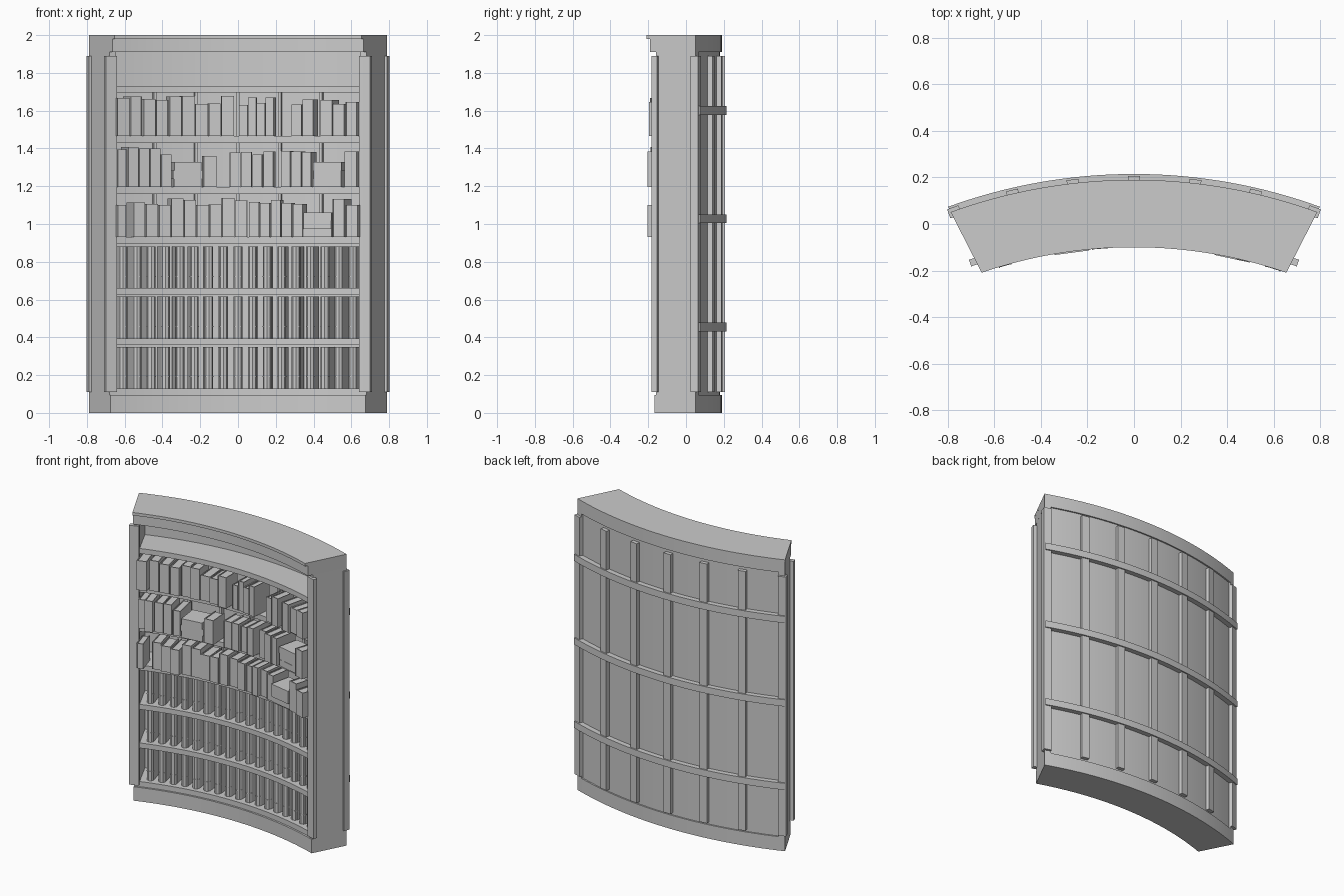
import bpy, bmesh, math, random

if "Cube" in bpy.data.objects:
    bpy.data.objects.remove(bpy.data.objects["Cube"])
random.seed(4)
CY = -2.12                      # centre of the curve in plan
mat = bpy.data.materials.new("light grey")
mat.diffuse_color = (0.6, 0.6, 0.6, 1)
mat.use_nodes = True
mat.node_tree.nodes["Principled BSDF"].inputs["Base Color"].default_value = mat.diffuse_color


def edge(r):                    # end angle of the case at radius r (splayed sides)
    return 18.92 + (r - 2.02) / 0.315 * 1.12


def pt(r, a, z):
    a = math.radians(a)
    return (r * math.sin(a), CY + r * math.cos(a), z)


def arc(bm, r0, r1, z0, z1, a0, a1, n=1):
    """Curved block; a0 and a1 are (angle at r0, angle at r1)."""
    rings = []
    for i in range(n + 1):
        t = i / n
        ai, ao = a0[0] + (a1[0] - a0[0]) * t, a0[1] + (a1[1] - a0[1]) * t
        rings.append([bm.verts.new(pt(*p)) for p in
                      ((r0, ai, z0), (r1, ao, z0), (r1, ao, z1), (r0, ai, z1))])
    for p, q in zip(rings, rings[1:]):
        for k in range(4):
            bm.faces.new((p[k], p[(k + 1) % 4], q[(k + 1) % 4], q[k]))
    bm.faces.new(rings[0])
    bm.faces.new(rings[-1][::-1])


def box(bm, a, x, r0, r1, w, z0, z1):
    """Straight box facing the curve centre at angle a, shifted x sideways."""
    c, s = math.cos(math.radians(a)), math.sin(math.radians(a))
    cube = bmesh.ops.create_cube(bm, size=1)["verts"]
    for v in cube:
        r, u = (r0 + r1) / 2 + v.co.y * (r1 - r0), x + v.co.x * w
        v.co = (r * s + u * c, CY + r * c - u * s, (z0 + z1) / 2 + v.co.z * (z1 - z0))


def finish(name, bm):
    bmesh.ops.recalc_face_normals(bm, faces=bm.faces)
    me = bpy.data.meshes.new(name)
    bm.to_mesh(me)
    bm.free()
    me.materials.append(mat)
    ob = bpy.data.objects.new(name, me)
    bpy.context.collection.objects.link(ob)
    bpy.ops.object.select_all(action='DESELECT')
    ob.select_set(True)
    bpy.context.view_layer.objects.active = ob
    bpy.ops.object.shade_smooth_by_angle(angle=math.radians(20))


def full(name, r0, r1, z0, z1, ends=None, n=32):
    bm = bmesh.new()
    e = ends or (edge(r0), edge(r1))
    arc(bm, r0, r1, z0, z1, (-e[0], -e[1]), e, n)
    finish(name, bm)


# carcass
full("plinth", 2.067, 2.31, 0, 0.095)
full("cornice", 2.04, 2.31, 1.91, 1.98)
full("cornice_top", 2.02, 2.31, 1.98, 2.0)
full("back_panel", 2.285, 2.30, 0.095, 1.91, (19.8, 19.8))
for name, s in (("left", -1), ("right", 1)):
    bm = bmesh.new()
    arc(bm, 2.075, 2.31, 0.0, 2.0, (s * 18.1, s * 18.9), (s * edge(2.075), s * edge(2.31)))
    finish(name + "_side_panel", bm)
    bm = bmesh.new()
    arc(bm, 2.06, 2.09, 0.11, 1.89, (s * 18.1, s * 18.1), (s * 19.85, s * 19.85), 2)
    finish(name + "_front_post", bm)

# shelves, given by their top heights
tops = (0.13, 0.395, 0.66, 0.93, 1.195, 1.465, 1.73)
for i, z in enumerate(tops):
    full("shelf_%d" % (i + 1), 2.08, 2.29, z - 0.035, z, (18.2, 18.8))

# back ribs, bands and inner uprights
bm = bmesh.new()
for i in range(-3, 4):
    box(bm, i * 6.52, 0, 2.285, 2.326, 0.052, 0.11, 1.89)
finish("back_ribs", bm)
for i in range(3):
    z = 0.455 + i * 0.573
    full("back_band_%d" % (i + 1), 2.295, 2.335, z - 0.023, z + 0.023, (19.9, 20.0))
bm = bmesh.new()
for i in range(-2, 3):
    box(bm, i * 5.6, 0, 2.25, 2.29, 0.018, 0.92, 1.70)
finish("inner_uprights", bm)

# rounded-spine volumes on the three lower shelves
for row in range(3):
    z0, z1 = tops[row], tops[row] + 0.22
    bm = bmesh.new()
    for i in range(17):
        a = -16.6 + i * 33.2 / 16
        box(bm, a, 0, 2.13, 2.26, 0.046, z0, z1)
        for za, zb, rad in ((z0, z1, 0.023), (z0 + 0.06, z0 + 0.066, 0.0245)):
            new = bmesh.ops.create_cone(bm, cap_ends=True, segments=8, radius1=rad,
                                        radius2=rad, depth=zb - za)["verts"]
            bmesh.ops.translate(bm, verts=new, vec=pt(2.13, a, (za + zb) / 2))
    finish("lower_volumes_%d" % (row + 1), bm)


def book(bm, x, w, z, h):
    f = 2.03 + random.uniform(-0.015, 0.02)
    a = math.degrees(math.asin(x / f))
    d = f + random.uniform(0.13, 0.17)
    t = 0.005
    for s in (-1, 1):                                   # cover boards
        box(bm, a, s * (w - t) / 2, f, d, t, z, z + h)
    box(bm, a, 0, f + 0.002, f + 0.008, w - 2 * t, z, z + h)                  # spine
    box(bm, a, 0, f + 0.008, d - 0.005, w - 2 * t, z + 0.004, z + h - 0.006)  # pages


def stack(bm, x, w, z):                                 # three books lying flat
    for k in range(3):
        f = 2.02 + random.uniform(-0.01, 0.02)
        box(bm, math.degrees(math.asin(x / f)), 0, f, f + 0.15,
            w * random.uniform(0.9, 1), z + k * 0.044, z + (k + 1) * 0.044)


# upper shelves: runs of upright books (from x, to x, count), and flat stacks
RUNS = (
    ((-0.64, -0.59, 1), (-0.555, 0.05, 9), (0.055, 0.345, 5), (0.495, 0.635, 2)),
    ((-0.64, -0.35, 5), (-0.185, -0.11, 1), (-0.045, 0.19, 4), (0.225, 0.39, 3), (0.56, 0.63, 1)),
    ((-0.64, -0.02, 9), (0.005, 0.19, 4), (0.28, 0.4, 2), (0.435, 0.63, 3)),
)
STACKS = ((0.42,), (-0.265, 0.472), ())
for i, runs in enumerate(RUNS):
    z = tops[3 + i]
    bm = bmesh.new()
    for x0, x1, n in runs:
        step = (x1 - x0) / n
        for k in range(n):
            book(bm, x0 + (k + 0.5) * step, step * random.uniform(0.87, 0.97),
                 z, random.uniform(0.165, 0.215))
    for x in STACKS[i]:
        stack(bm, x, 0.16, z)
    finish("upper_books_%d" % (i + 1), bm)
